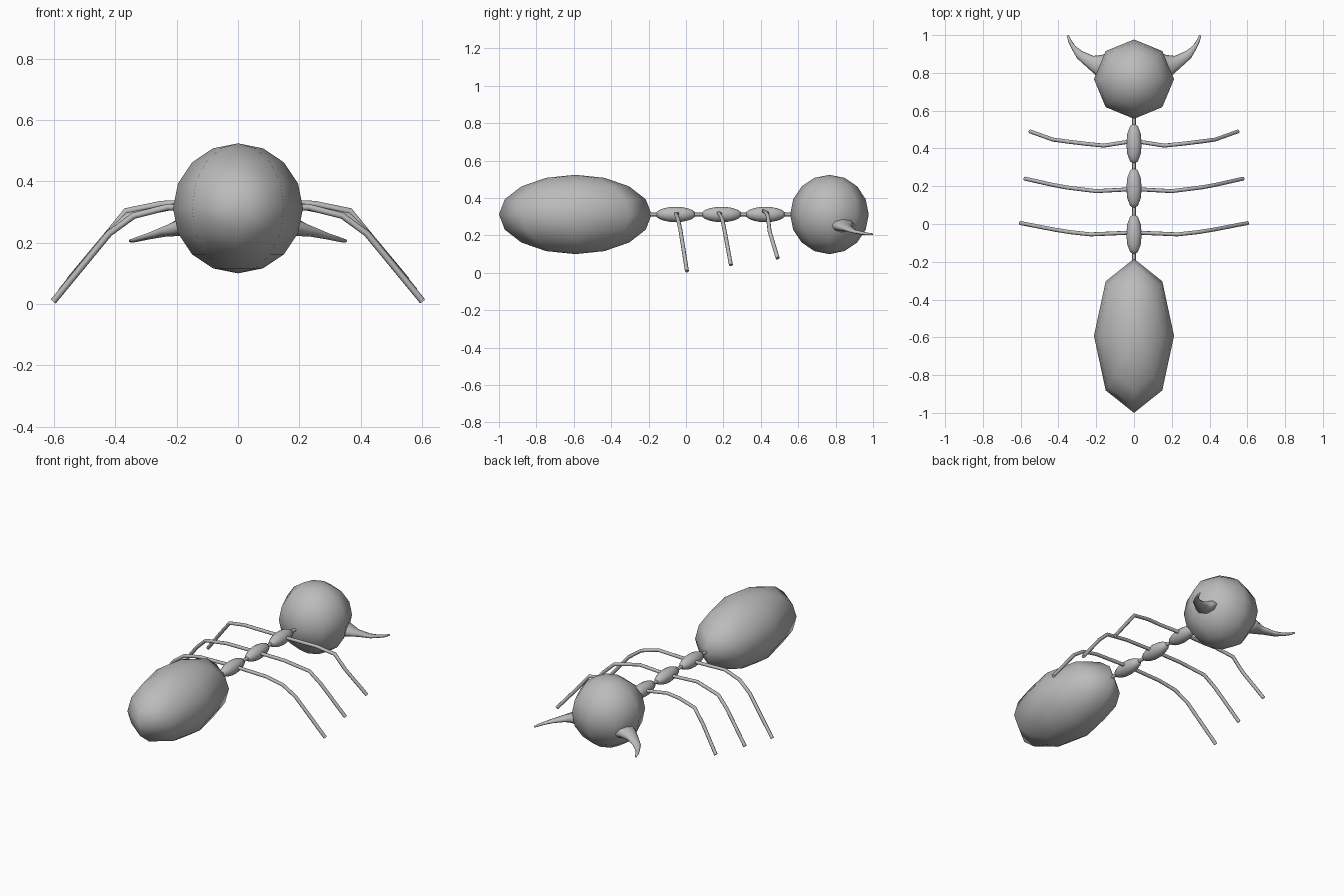
import bpy, bmesh, math
from mathutils import Vector

if "Cube" in bpy.data.objects:
    bpy.data.objects.remove(bpy.data.objects["Cube"])

grey = bpy.data.materials.new("ant_grey")
grey.diffuse_color = (0.5, 0.5, 0.5, 1)
grey.use_nodes = True
grey.node_tree.nodes["Principled BSDF"].inputs["Base Color"].default_value = grey.diffuse_color
Z = 0.312  # height of the body axis


def finish(name, bm, smooth=True):
    bmesh.ops.recalc_face_normals(bm, faces=bm.faces)
    me = bpy.data.meshes.new(name)
    bm.to_mesh(me)
    bm.free()
    me.materials.append(grey)
    for p in me.polygons:
        p.use_smooth = smooth
    ob = bpy.data.objects.new(name, me)
    bpy.context.collection.objects.link(ob)
    return ob


def ellipsoid(name, y, radius, half_length, segments=8, rings=8):
    bm = bmesh.new()
    bmesh.ops.create_uvsphere(bm, u_segments=segments, v_segments=rings, radius=1)
    bmesh.ops.scale(bm, vec=(radius, half_length, radius), verts=bm.verts)
    bmesh.ops.translate(bm, vec=(0, y, Z), verts=bm.verts)
    finish(name, bm)


def loft(bm, rings):
    """Skin a list of equal-sized vertex rings and cap both ends."""
    vs = [[bm.verts.new(p) for p in r] for r in rings]
    n = len(vs[0])
    for a, b in zip(vs, vs[1:]):
        for i in range(n):
            bm.faces.new((a[i], a[(i + 1) % n], b[(i + 1) % n], b[i]))
    bm.faces.new(vs[0])
    bm.faces.new(vs[-1])


def tube(name, pts, radius, sides=8):
    pts = [Vector(p) for p in pts]
    rings = []
    for i, p in enumerate(pts):
        t = (pts[min(i + 1, len(pts) - 1)] - pts[max(i - 1, 0)]).normalized()
        u = t.cross(Vector((0.1, 1, 0.05)) if abs(t.y) < 0.9 else Vector((0, 0, 1))).normalized()
        v = t.cross(u)
        rings.append([p + radius * (math.cos(a) * u + math.sin(a) * v)
                      for a in (2 * math.pi * k / sides for k in range(sides))])
    bm = bmesh.new()
    loft(bm, rings)
    ob = finish(name, bm)
    bpy.context.view_layer.objects.active = ob
    ob.select_set(True)
    bpy.ops.object.shade_smooth_by_angle(angle=math.radians(60))
    ob.select_set(False)


# Body: abdomen, three thorax beads, head
ellipsoid("abdomen", -0.592, 0.212, 0.408)
for name, y in (("rear", -0.055), ("middle", 0.19), ("front", 0.425)):
    ellipsoid(name + "_thorax", y, 0.041, 0.108, 12, 10)
ellipsoid("head", 0.767, 0.212, 0.21)

# Thin stalk joining the body parts
tube("waist_stalk", [(0, -0.3, Z), (0, 0.62, Z)], 0.01)

# Legs: x, y, z joints for one side, mirrored to the other
legs = {
    "front_leg": [(0.0, 0.44, 0.315), (0.16, 0.415, 0.33), (0.25, 0.424, 0.326),
                  (0.365, 0.438, 0.303), (0.43, 0.447, 0.222), (0.55, 0.49, 0.078)],
    "middle_leg": [(0.0, 0.185, 0.315), (0.2, 0.174, 0.32), (0.36, 0.194, 0.288),
                   (0.43, 0.207, 0.222), (0.577, 0.24, 0.042)],
    "rear_leg": [(0.0, -0.045, 0.315), (0.23, -0.055, 0.316), (0.34, -0.043, 0.288),
                 (0.42, -0.03, 0.23), (0.602, 0.005, 0.009)],
}
for name, pts in legs.items():
    for side, s in (("right", 1), ("left", -1)):
        tube(side + "_" + name, [(s * x, y, z) for x, y, z in pts], 0.0105)

# Mandibles: inner xy, outer xy, centre z, half height, lofted and mirrored
jaw = [((0.13, 0.91), (0.15, 0.75), 0.258, 0.045),
       ((0.17, 0.895), (0.2, 0.785), 0.252, 0.03),
       ((0.215, 0.89), (0.255, 0.835), 0.238, 0.018),
       ((0.275, 0.915), (0.302, 0.878), 0.222, 0.011),
       ((0.313, 0.945), (0.332, 0.93), 0.213, 0.009),
       ((0.332, 0.975), (0.348, 0.965), 0.208, 0.007),
       ((0.345, 1.0), (0.356, 0.997), 0.206, 0.005)]
for side, s in (("right", 1), ("left", -1)):
    rings = []
    for a, b, z, h in jaw:
        a, b = Vector((s * a[0], a[1], z)), Vector((s * b[0], b[1], z))
        c, r = (a + b) / 2, (b - a) / 2
        rings.append([c + r * math.cos(t) + Vector((0, 0, h * math.sin(t)))
                      for t in (math.pi * k / 4 for k in range(8))])
    bm = bmesh.new()
    loft(bm, rings)
    finish(side + "_mandible", bm)
